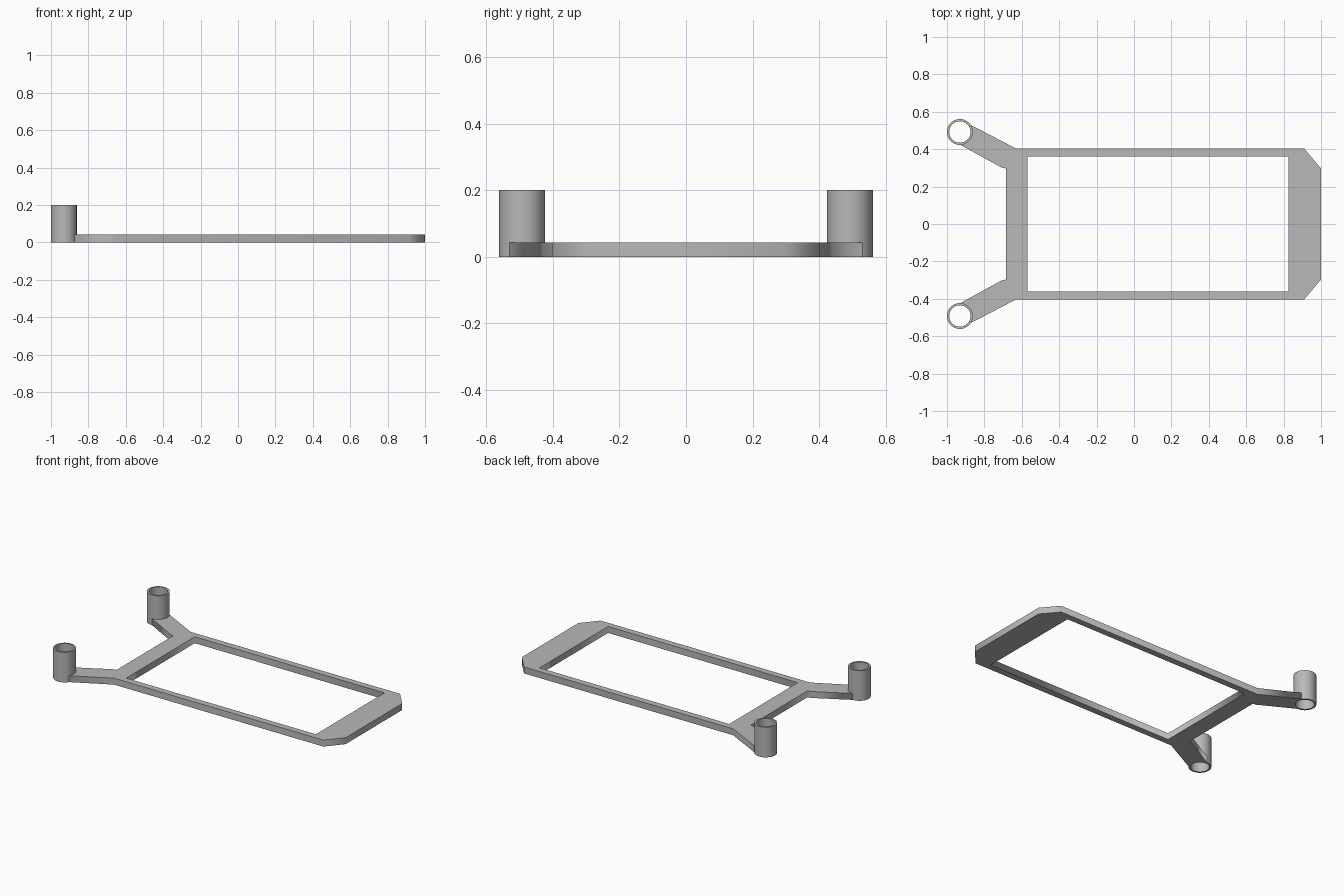
import bpy, bmesh
from math import sin, cos, pi, radians

cube = bpy.data.objects.get("Cube")
if cube:
    bpy.data.objects.remove(cube)

THICK = 0.043
POST_X, POST_Y, POST_H = -0.931, 0.492, 0.2
R_OUT, R_IN = 0.069, 0.057

grey = bpy.data.materials.new("plain grey")
grey.use_nodes = True
colour = (0.48, 0.48, 0.48, 1)
grey.diffuse_color = colour
grey.node_tree.nodes["Principled BSDF"].inputs["Base Color"].default_value = colour


def activate(obj):
    bpy.ops.object.select_all(action="DESELECT")
    obj.select_set(True)
    bpy.context.view_layer.objects.active = obj


def flat_plate(name, loops, thick):
    """Filled outline with holes, extruded upward from the ground."""
    curve = bpy.data.curves.new(name, "CURVE")
    curve.dimensions = "2D"
    curve.fill_mode = "BOTH"
    curve.extrude = thick / 2
    for loop in loops:
        spline = curve.splines.new("POLY")
        spline.points.add(len(loop) - 1)
        for point, (x, y) in zip(spline.points, loop):
            point.co = (x, y, thick / 2, 1)
        spline.use_cyclic_u = True
    obj = bpy.data.objects.new(name, curve)
    bpy.context.collection.objects.link(obj)
    activate(obj)
    bpy.ops.object.convert(target="MESH")
    obj = bpy.context.object
    obj.data.materials.clear()
    obj.data.materials.append(grey)
    # weld and lay the plate on the ground
    bm = bmesh.new()
    bm.from_mesh(obj.data)
    bmesh.ops.remove_doubles(bm, verts=bm.verts, dist=1e-5)
    low = min(v.co.z for v in bm.verts)
    bmesh.ops.translate(bm, verts=bm.verts, vec=(0, 0, -low))
    bmesh.ops.recalc_face_normals(bm, faces=bm.faces)
    bm.to_mesh(obj.data)
    bm.free()
    return obj


def tube(name, x, y, height, sides=48):
    """Open tube: a closed wall section swept round the axis."""
    section = [(R_IN, 0), (R_OUT, 0), (R_OUT, height), (R_IN, height)]
    bm = bmesh.new()
    rings = [[bm.verts.new((r * cos(2 * pi * i / sides), r * sin(2 * pi * i / sides), z))
              for r, z in section] for i in range(sides)]
    for i in range(sides):
        a, b = rings[i], rings[(i + 1) % sides]
        for j in range(4):
            k = (j + 1) % 4
            bm.faces.new((a[j], b[j], b[k], a[k]))
    bmesh.ops.recalc_face_normals(bm, faces=bm.faces)
    mesh = bpy.data.meshes.new(name)
    bm.to_mesh(mesh)
    bm.free()
    mesh.materials.append(grey)
    obj = bpy.data.objects.new(name, mesh)
    obj.location = (x, y, 0)
    bpy.context.collection.objects.link(obj)
    activate(obj)
    bpy.ops.object.shade_smooth_by_angle(angle=radians(35))
    return obj


# Frame with arms: back half outline, mirrored to the front
wall = (R_IN + R_OUT) / 2
arm_end = [(POST_X + wall * cos(radians(a)), POST_Y + wall * sin(radians(a)))
           for a in range(45, -101, -12)]
half = [(1, 0.297), (0.91, 0.403), (-0.63, 0.403)] + arm_end + [(-0.71, 0.303), (-0.685, 0.297)]
outline = half + [(x, -y) for x, y in reversed(half)]
opening = [(-0.57, -0.36), (0.825, -0.36), (0.825, 0.36), (-0.57, 0.36)]
flat_plate("frame_with_arms", [outline, opening], THICK)

# Hollow posts at the arm ends
for name, side in (("back_post", 1), ("front_post", -1)):
    tube(name, POST_X, side * POST_Y, POST_H)
